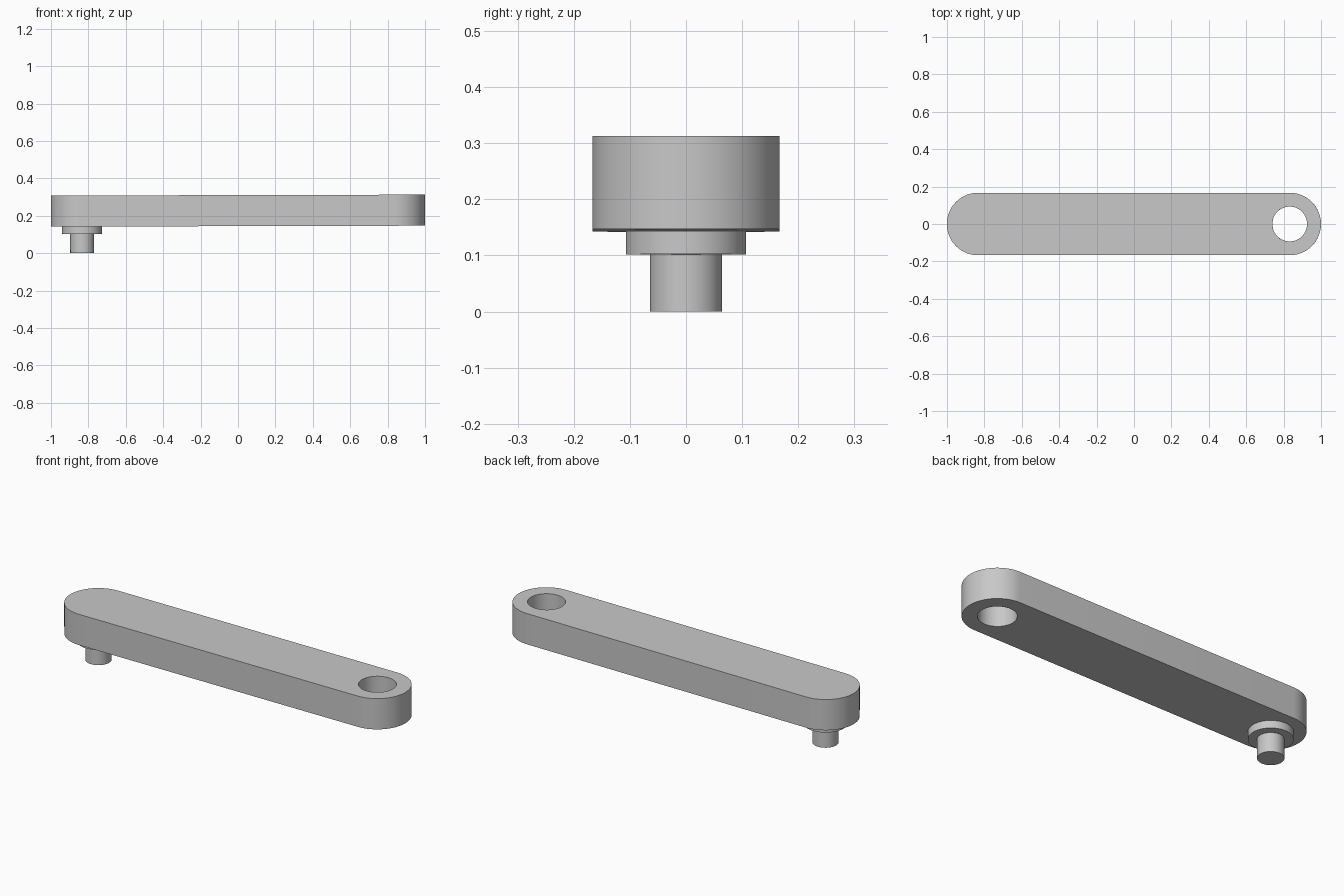
import bpy, bmesh, math
from mathutils import Matrix

cube = bpy.data.objects.get("Cube")
if cube:
    bpy.data.objects.remove(cube, do_unlink=True)

# One plain grey material
grey = bpy.data.materials.new("plain grey")
grey.use_nodes = True
colour = (0.58, 0.58, 0.58, 1)
grey.diffuse_color = colour
grey.node_tree.nodes["Principled BSDF"].inputs["Base Color"].default_value = colour

END_X, BAR_R, HOLE_R = 0.833, 0.167, 0.093
BAR_BOTTOM, BAR_THICK = 0.1445, 0.166
TILT = Matrix.Rotation(-0.0025, 4, "Y")


def arc(cx, radius, start, sweep, steps):
    return [(cx + radius * math.cos(start + sweep * i / steps),
             radius * math.sin(start + sweep * i / steps)) for i in range(steps + 1)]


def prism(name, loops, bottom, height):
    """Extrude an outline, with any further loops as holes."""
    bm = bmesh.new()
    for loop in loops:
        verts = [bm.verts.new((x, y, bottom)) for x, y in loop]
        for a, b in zip(verts, verts[1:] + verts[:1]):
            bm.edges.new((a, b))
    bmesh.ops.triangle_fill(bm, edges=bm.edges[:], use_beauty=True)
    top = bmesh.ops.extrude_face_region(bm, geom=bm.faces[:], use_keep_orig=True)
    moved = [v for v in top["geom"] if isinstance(v, bmesh.types.BMVert)]
    bmesh.ops.translate(bm, verts=moved, vec=(0, 0, height))
    bmesh.ops.recalc_face_normals(bm, faces=bm.faces[:])
    bm.transform(TILT)
    mesh = bpy.data.meshes.new(name)
    bm.to_mesh(mesh)
    bm.free()
    mesh.materials.append(grey)
    ob = bpy.data.objects.new(name, mesh)
    bpy.context.collection.objects.link(ob)
    bpy.ops.object.select_all(action="DESELECT")
    ob.select_set(True)
    bpy.context.view_layer.objects.active = ob
    bpy.ops.object.shade_smooth_by_angle(angle=math.radians(30))
    return ob


def circle(cx, radius):
    return arc(cx, radius, 0, math.tau, 64)[:-1]


# Round-ended bar with a through hole
outline = (arc(END_X, BAR_R, -math.pi / 2, math.pi, 32)
           + arc(-END_X, BAR_R, math.pi / 2, math.pi, 32))
prism("arm_bar", [outline, circle(END_X, HOLE_R)], BAR_BOTTOM, BAR_THICK)

# Stepped pin below the other end
prism("pin_collar", [circle(-END_X, 0.107)], 0.104, BAR_BOTTOM - 0.104)
prism("pin", [circle(-END_X, 0.064)], 0.002, 0.102)
